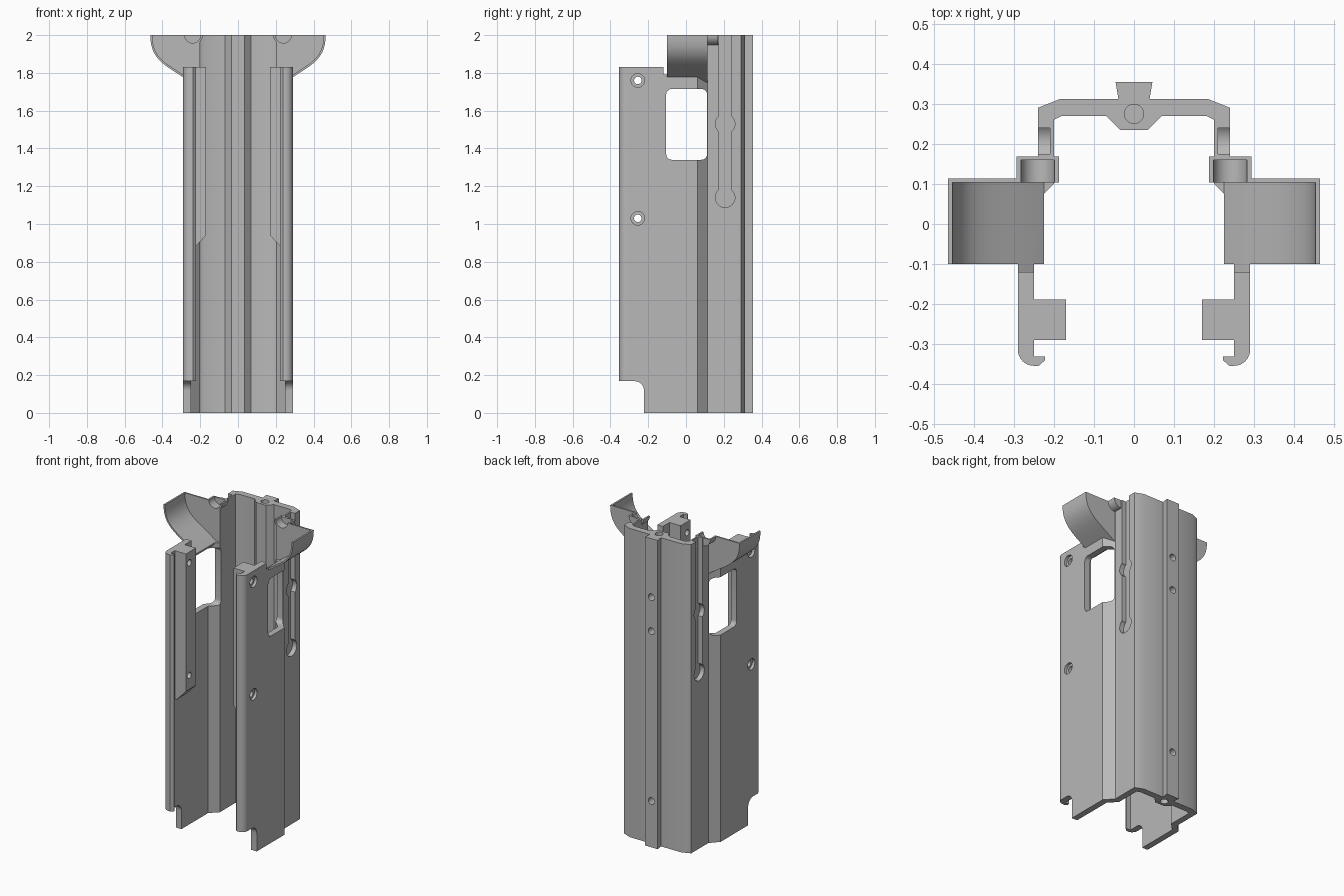
import bpy, bmesh, math
from mathutils import Vector
from mathutils.geometry import interpolate_bezier

if "Cube" in bpy.data.objects:
    bpy.data.objects.remove(bpy.data.objects["Cube"])

grey = bpy.data.materials.new("light grey")
grey.use_nodes = True
grey.diffuse_color = (0.48, 0.48, 0.48, 1)
grey.node_tree.nodes["Principled BSDF"].inputs["Base Color"].default_value = grey.diffuse_color


def prism(name, pts, axis, lo, hi, both=False):
    """Extrude a flat outline along an axis, optionally with a copy across x = 0."""
    place = {"x": lambda u, v, w: (w, u, v),
             "y": lambda u, v, w: (u, w, v),
             "z": lambda u, v, w: (u, v, w)}[axis]
    bm = bmesh.new()
    for side in ((1, -1) if both else (1,)):
        rings = []
        for w in (lo, hi):
            ring = []
            for u, v in pts:
                co = Vector(place(u, v, w))
                co.x *= side
                ring.append(bm.verts.new(co))
            rings.append(ring)
            bm.faces.new(ring)
        a, b = rings
        for i in range(len(pts)):
            j = (i + 1) % len(pts)
            bm.faces.new((a[i], a[j], b[j], b[i]))
    bmesh.ops.recalc_face_normals(bm, faces=bm.faces)
    mesh = bpy.data.meshes.new(name)
    bm.to_mesh(mesh)
    bm.free()
    mesh.materials.append(grey)
    obj = bpy.data.objects.new(name, mesh)
    bpy.context.collection.objects.link(obj)
    return obj


def arc(cx, cy, r, start, end, n):
    angles = [math.radians(start + (end - start) * i / n) for i in range(n + 1)]
    return [(cx + r * math.cos(a), cy + r * math.sin(a)) for a in angles]


def circle(cx, cy, r, n=32):
    return arc(cx, cy, r, 0, 360, n)[:-1]


def rect(x0, y0, x1, y1, r=0):
    if not r:
        return [(x0, y0), (x1, y0), (x1, y1), (x0, y1)]
    return (arc(x1 - r, y1 - r, r, 0, 90, 6) + arc(x0 + r, y1 - r, r, 90, 180, 6)
            + arc(x0 + r, y0 + r, r, 180, 270, 6) + arc(x1 - r, y0 + r, r, 270, 360, 6))


def combine(target, tool, operation="DIFFERENCE"):
    tool.hide_render = True
    mod = target.modifiers.new("combine", "BOOLEAN")
    mod.operation, mod.solver, mod.object = operation, "EXACT", tool
    bpy.context.view_layer.objects.active = target
    bpy.ops.object.modifier_apply(modifier=mod.name)
    bpy.data.objects.remove(tool)


# Channel body: half outline from back rail, round the hook, to the inner rib
half = [(0.046, 0.355), (0.039, 0.312), (0.185, 0.312), (0.24, 0.29),
        (0.24, 0.115), (0.29, 0.06)]
half += arc(0.25, -0.314, 0.04, 0, -90, 8)
half += [(0.238, -0.354), (0.222, -0.34), (0.222, -0.331), (0.25, -0.331),
         (0.25, 0.05), (0.2, 0.1), (0.2, 0.26), (0.18, 0.27), (0.07, 0.27), (0.035, 0.235)]
body = prism("channel_body", half + [(-x, y) for x, y in reversed(half)], "z", 0, 2)

# Inner mounting bars
bar = [(0.27, 1.95), (0.17, 1.95), (0.17, 0.94), (0.235, 0.87), (0.27, 0.87)]
combine(body, prism("bar", bar, "y", -0.29, -0.188, True), "UNION")


# Flared scoops at the top
def flare(shift, top):
    curve = interpolate_bezier(Vector((0.464 - shift, 2, 0)), Vector((0.464 - shift, 1.86, 0)),
                               Vector((0.38 - shift, 1.84 + shift, 0)),
                               Vector((0.225, 1.735 + shift, 0)), 16)
    return [(p.x, p.y) for p in curve] + [(0.225, top)]


combine(body, prism("scoop", flare(0, 2), "y", -0.1, 0.113, True), "UNION")
combine(body, prism("boss", arc(0.24, 2, 0.053, 180, 360, 20), "y", 0.09, 0.169, True), "UNION")

# Scoop hollows: the flare is extended above the rim and inward past the wall
inner = flare(0.011, 2.1)
hollow = [(inner[0][0], 2.1)] + inner[:-1] + [(0.15, inner[-2][1]), (0.15, 2.1)]
combine(body, prism("scoop_hollow", hollow, "y", -0.12, 0.103, True))
combine(body, prism("boss_notch", circle(0.24, 2, 0.042), "y", 0.09, 0.16, True))

# Lowered front edge, rounded bottom corners and side windows
combine(body, prism("front_top_cut", rect(-0.6, 1.83, 0.6, 2.2), "y", -0.5, -0.1))
corner = [(-0.5, -0.1), (-0.222, -0.1)] + arc(-0.272, 0.118, 0.05, 0, 90, 8) + [(-0.5, 0.168)]
combine(body, prism("bottom_cut", corner, "x", -0.5, 0.5))
combine(body, prism("window_cut", rect(-0.105, 1.34, 0.112, 1.715, 0.03), "x", 0.15, 0.4, True))

# Outer slots with round pockets
combine(body, prism("slot_cut", rect(0.175, 1.14, 0.24, 2.1), "x", 0.21, 0.3, True))
for z in (1.14, 1.53):
    combine(body, prism("pocket_cut", circle(0.207, z, 0.052), "x", 0.21, 0.3, True))

# Counterbored side holes through the bars
for z in (1.03, 1.76):
    combine(body, prism("side_hole", circle(-0.255, z, 0.02), "x", 0.1, 0.4, True))
    combine(body, prism("side_bore", circle(-0.255, z, 0.036), "x", 0.272, 0.4, True))

# Rail bores and rear screw holes
for lo, hi in ((-0.1, 0.25), (1.75, 2.1)):
    combine(body, prism("rail_bore", circle(0, 0.275, 0.024), "z", lo, hi))
for z in (0.3, 1.4, 1.62):
    combine(body, prism("rail_hole", circle(0, z, 0.022), "y", 0.27, 0.4))

bpy.ops.object.select_all(action="DESELECT")
body.select_set(True)
bpy.context.view_layer.objects.active = body
bpy.ops.object.shade_smooth_by_angle(angle=math.radians(28))
